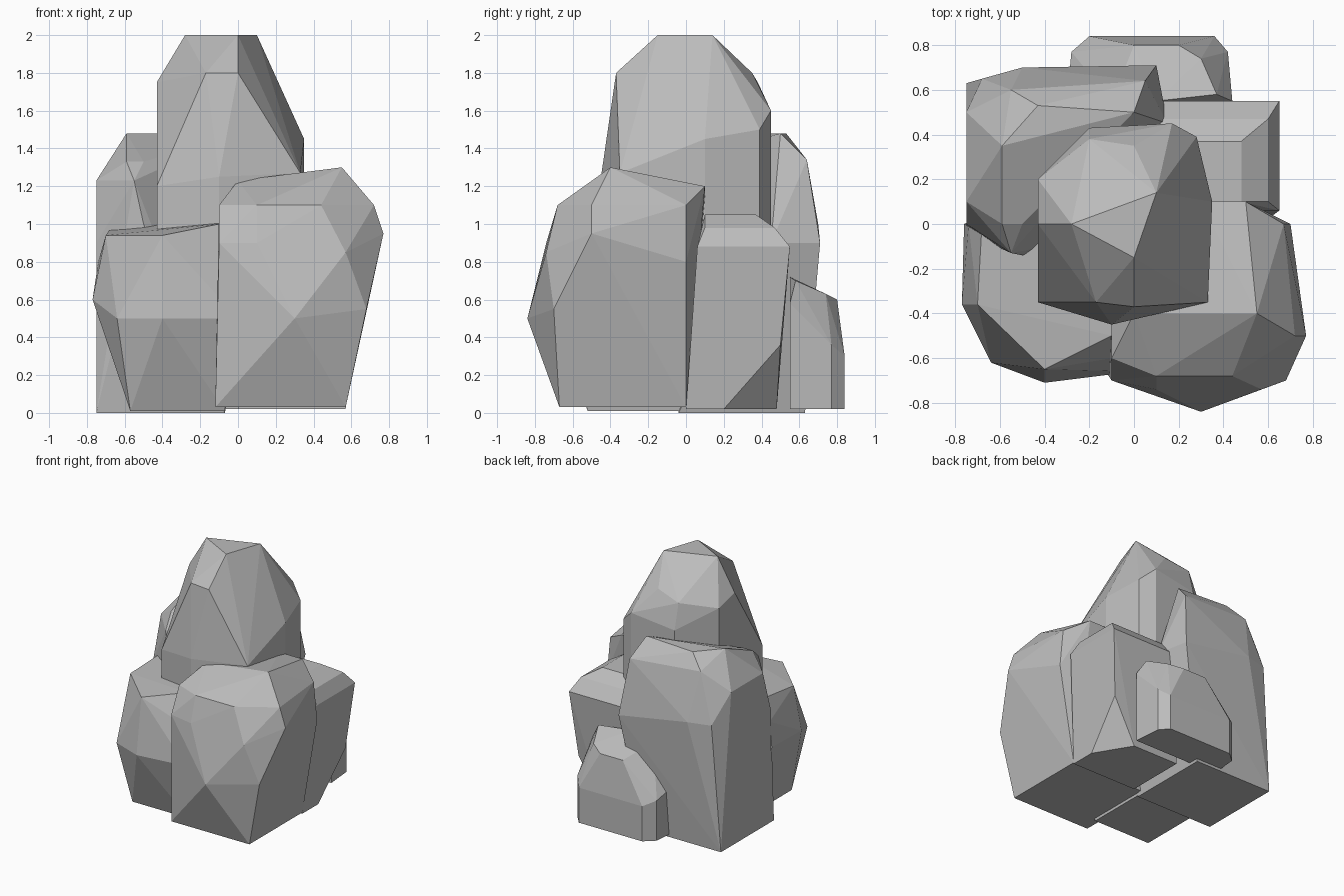
import bpy
import bmesh
from math import radians

# Remove the default cube only
default_cube = bpy.data.objects.get("Cube")
if default_cube:
    bpy.data.objects.remove(default_cube, do_unlink=True)

# Single plain stone colour
stone = bpy.data.materials.new("stone_grey")
stone.use_nodes = True
grey = (.5, .5, .5, 1)
stone.diffuse_color = grey
shader = next(node for node in stone.node_tree.nodes if node.type == "BSDF_PRINCIPLED")
shader.inputs["Base Color"].default_value = grey


def section(x_min, x_max, y_min, y_max, height):
    """Level rectangular section through a boulder."""
    return [(x, y, height) for x in (x_min, x_max) for y in (y_min, y_max)]


def upright_wall(rim, foot_height):
    """Rim corners together with the same corners dropped straight down."""
    return rim + [(x, y, foot_height) for x, y, height in rim]


def rock(name, corners):
    """Wrap a faceted boulder around its chiselled corners."""
    bm = bmesh.new()
    for corner in corners:
        bm.verts.new(corner)
    bmesh.ops.convex_hull(bm, input=bm.verts, use_existing_faces=False)
    # Drop corners that ended up inside the boulder
    buried = [vert for vert in bm.verts if not vert.link_faces]
    bmesh.ops.delete(bm, geom=buried, context="VERTS")
    # Merge nearly flat neighbouring facets into broad faces
    bmesh.ops.dissolve_limit(bm, angle_limit=radians(2), verts=bm.verts, edges=bm.edges)
    bmesh.ops.recalc_face_normals(bm, faces=bm.faces)
    mesh = bpy.data.meshes.new(name)
    bm.to_mesh(mesh)
    bm.free()
    mesh.materials.append(stone)
    bpy.context.collection.objects.link(bpy.data.objects.new(name, mesh))


# Tall boulder perched on top of the pile
peak_crown = [(-.28, 0, 2), (0, -.15, 2), (.1, .14, 2)]
peak_shoulder = [
    (-.17, -.35, 1.8), (0, -.37, 1.8), (0, .35, 1.8), (-.2, .38, 1.75),
    (-.43, 0, 1.75), (.2, .2, 1.75),
]
peak_rim = [
    (.35, .1, 1.45), (.33, -.35, 1.27), (-.1, -.45, 1.25), (-.43, -.35, 1.2),
    (-.43, .2, 1.7), (-.2, .43, 1.55), (.17, .45, 1.6), (.28, .39, 1.5),
]
rock("peak_rock", peak_crown + peak_shoulder + upright_wall(peak_rim, .9))

# Large boulder at the front, on the +x side
large_foot = section(-.12, .57, -.67, 0, .03)
large_belly = [
    (.3, -.84, .5), (.68, -.7, .55), (.57, -.74, .85), (.1, -.74, .9),
    (.77, -.5, .95), (.7, 0, .8), (-.1, -.7, .9),
]
large_rim = [
    (.1, -.68, 1.1), (.44, -.68, 1.1), (.72, -.5, 1.1), (.67, 0, 1.1),
    (-.1, -.6, 1.1), (-.1, .1, 1),
]
large_top = [(.55, -.4, 1.3), (0, -.4, 1.23), (.5, .1, 1.2), (.3, .1, 1.2)]
rock("front_large_rock", large_foot + large_belly + large_rim + large_top)

# Lower boulder at the front, on the -x side
low_foot = section(-.57, -.07, -.52, .1, .01)
low_belly = [
    (-.64, -.62, .5), (-.4, -.71, .5), (0, -.66, .5), (-.77, -.36, .6),
    (-.76, 0, .6), (-.74, 0, .8), (-.1, -.6, .8),
]
low_top = [
    (-.7, -.36, .94), (-.4, -.65, .94), (-.68, 0, .97),
    (-.1, -.5, 1), (-.1, 0, 1.04),
]
rock("front_low_rock", low_foot + low_belly + low_top)

# Tall slab at the back, on the -x side
tall_foot = section(-.75, -.07, -.04, .63, 0)
tall_wall = [
    (-.75, 0, .9), (-.68, .65, 1), (-.5, .7, 1), (.1, .71, .9),
    (.15, .45, .9), (-.5, -.14, 1),
]
tall_rim = [
    (-.75, .1, 1.23), (-.75, .5, 1.23), (-.55, -.13, 1.23), (-.59, 0, 1.33),
    (-.5, 0, 1.33), (-.55, .6, 1.38), (.05, .64, 1.34),
]
tall_top = [(-.59, .35, 1.48), (-.43, .53, 1.48), (0, .5, 1.48)]
rock("back_tall_rock", tall_foot + tall_wall + tall_rim + tall_top)

# Squat boulder at the back, on the +x side, with one chipped lower corner
squat_foot = section(0, .4, 0, .48, .02)
squat_chip = [(.57, 0, .02), (.57, .2, .02), (.6, .5, .36)]
squat_wall = section(.1, .65, .06, .55, .88)
squat_rim = section(.1, .6, .1, .47, .98)
squat_top = section(.1, .48, .1, .37, 1.05)
rock("back_squat_rock", squat_foot + squat_chip + squat_wall + squat_rim + squat_top)

# Small boulder leaning against the back
small_rim = [
    (-.2, .84, .3), (.36, .84, .3), (.42, .77, .36), (-.28, .77, .34),
    (.44, .55, .58), (-.3, .55, .4),
]
small_top = [
    (0, .8, .6), (.2, .8, .6), (.3, .74, .63), (.37, .58, .7),
    (.1, .55, .72), (-.1, .55, .68),
]
rock("back_small_rock", upright_wall(small_rim, .02) + small_top)
